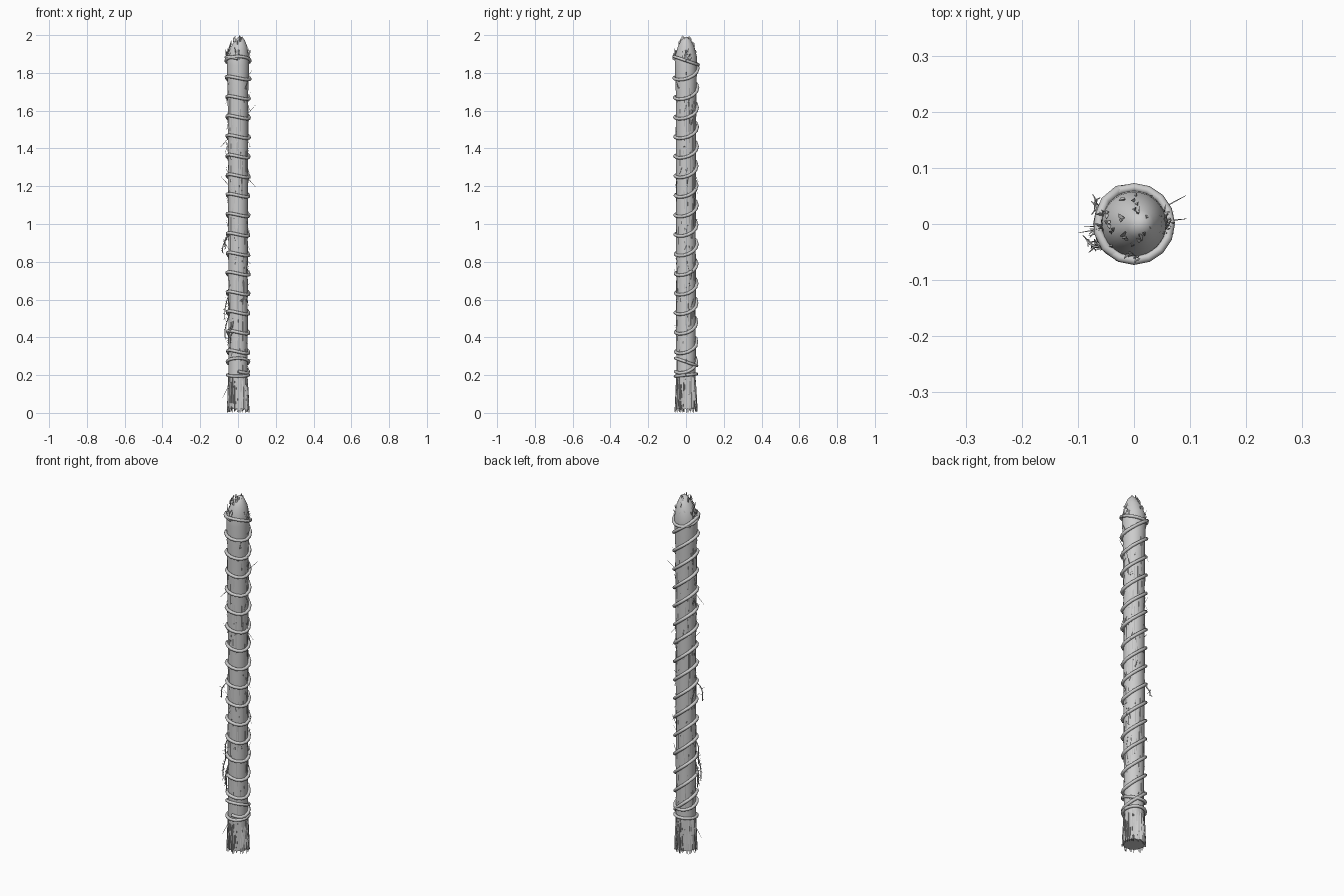
import bpy, bmesh, math, random
from mathutils import Vector

cube = bpy.data.objects.get("Cube")
if cube:
    bpy.data.objects.remove(cube, do_unlink=True)
random.seed(7)

grey = bpy.data.materials.new("straw grey")
grey.use_nodes = True
grey.diffuse_color = (0.6, 0.6, 0.6, 1)
grey.node_tree.nodes["Principled BSDF"].inputs["Base Color"].default_value = (0.6, 0.6, 0.6, 1)

# Bundle radius by height
PROFILE = [(0.02, 0.054), (0.1, 0.053), (0.2, 0.05), (0.6, 0.051), (1.2, 0.052), (1.7, 0.054),
           (1.84, 0.059), (1.89, 0.057), (1.94, 0.043), (1.975, 0.025), (1.99, 0.01)]


def radius(z):
    for (z0, r0), (z1, r1) in zip(PROFILE, PROFILE[1:]):
        if z <= z1:
            return r0 + (r1 - r0) * max(0, (z - z0) / (z1 - z0))
    return PROFILE[-1][1]


def around(angle, r, z):
    return Vector((r * math.cos(angle), r * math.sin(angle), z))


def finish(name, bm, smooth=True):
    mesh = bpy.data.meshes.new(name)
    bmesh.ops.recalc_face_normals(bm, faces=bm.faces)
    bm.to_mesh(mesh)
    bm.free()
    obj = bpy.data.objects.new(name, mesh)
    bpy.context.collection.objects.link(obj)
    mesh.materials.append(grey)
    if smooth:
        bpy.ops.object.select_all(action='DESELECT')
        obj.select_set(True)
        bpy.context.view_layer.objects.active = obj
        bpy.ops.object.shade_smooth_by_angle(angle=math.radians(50))
    return obj


def tube(bm, points, widths, sides):
    """Sweep a polygon along a path, with one radius per point."""
    rings = []
    for i, p in enumerate(points):
        way = (points[min(i + 1, len(points) - 1)] - points[max(i - 1, 0)]).normalized()
        side = way.cross(Vector((p.x, p.y, 0.001))).normalized()
        out = side.cross(way)
        turns = [2 * math.pi * k / sides for k in range(sides)]
        rings.append([bm.verts.new(p + widths[i] * (side * math.cos(t) + out * math.sin(t))) for t in turns])
    for a, b in zip(rings, rings[1:]):
        for k in range(sides):
            n = (k + 1) % sides
            bm.faces.new((a[k], a[n], b[n], b[k]))
    bm.faces.new(rings[0])
    bm.faces.new(rings[-1])


def straw(bm, angle, z, length, lean, width, lift=0.002, twist=0.0):
    """A tapering straw that starts at the bundle and leans outwards."""
    a = around(angle, radius(z) + lift, z)
    b = around(angle + twist, radius(z) + lift + lean, z + length)
    tube(bm, [a, a.lerp(b, 0.5), b], [width, width, width * 0.4], 3)


# Core of the bundle
bm = bmesh.new()
SEGMENTS = 32
rings = [[bm.verts.new(around(2 * math.pi * k / SEGMENTS, r, z) + Vector((0.012 * max(0, z - 1.89) / 0.1, 0, 0)))
          for k in range(SEGMENTS)] for z, r in PROFILE]
for low, high in zip(rings, rings[1:]):
    for k in range(SEGMENTS):
        n = (k + 1) % SEGMENTS
        bm.faces.new((low[k], low[n], high[n], high[k]))
bm.faces.new(rings[0])
bm.faces.new(rings[-1])
finish("bundle_core", bm)

# Rope winding, level at the front and climbing at the back
bm = bmesh.new()
STEPS, TURNS, START, PITCH = 14, 16, 0.22, 0.1035
path = []
for i in range(STEPS * TURNS + 1):
    turn = 2 * math.pi * i / STEPS
    z = START + PITCH * i / STEPS - 0.03 * math.sin(turn)
    path.append(around(turn - math.pi / 2, radius(z) + 0.006 + random.uniform(-0.001, 0.002), z))
tube(bm, path, [0.0085] * len(path), 8)
finish("rope_winding", bm)

# Tied rope rings at both ends
bm = bmesh.new()
for z, tilt in ((0.2, 0.006), (0.27, -0.02), (1.865, -0.022)):
    loop = [around(2 * math.pi * k / 16, radius(z) + 0.007, z + tilt * math.sin(2 * math.pi * k / 16))
            for k in range(17)]
    tube(bm, loop, [0.008] * 17, 8)
finish("rope_ties", bm)

# Frayed fringe at the foot
bm = bmesh.new()
for i in range(150):
    angle = random.uniform(0, 2 * math.pi)
    top = random.uniform(0.1, 0.2)
    straw(bm, angle, top, random.uniform(0.0, 0.025) - top, random.uniform(0, 0.009),
          random.uniform(0.0012, 0.003), 0.0, random.uniform(-0.08, 0.08))
finish("foot_fringe", bm, False)

# Long straws lying along the bundle
bm = bmesh.new()
for i in range(150):
    z = random.uniform(0.2, 1.65)
    straw(bm, random.uniform(0, 2 * math.pi), z, random.uniform(0.06, 0.2),
          random.uniform(-0.001, 0.003), random.uniform(0.0008, 0.002), 0.0, random.uniform(-0.08, 0.08))
finish("lying_straws", bm, False)

# Loose straws sticking out of the bundle
bm = bmesh.new()
for i in range(60):
    angle = random.choice((0.4, 0, math.pi, random.uniform(0, 2 * math.pi))) + random.uniform(-0.4, 0.4)
    straw(bm, angle, random.uniform(0.25, 1.8), random.choice((-1, 1)) * random.uniform(0.02, 0.06),
          random.uniform(0.004, 0.022), random.uniform(0.0008, 0.0016), -0.001, random.uniform(-0.2, 0.2))
for angle, z, length, lean in ((3.3, 1.45, -0.05, 0.045), (0.1, 1.24, -0.045, 0.04), (3.2, 1.21, 0.04, 0.035),
                               (0.5, 1.58, 0.05, 0.05), (3.4, 0.14, -0.06, 0.03), (0.3, 0.76, -0.04, 0.02)):
    straw(bm, angle, z, length, lean, 0.0014)
finish("loose_straws", bm, False)

# Bark chips stuck to the surface
bm = bmesh.new()
for i in range(80):
    z = random.uniform(1.88, 1.98) if i < 30 else random.uniform(0.25, 1.85)
    straw(bm, random.uniform(0, 2 * math.pi), z, random.uniform(0.01, 0.022), -0.002, 0.004, 0.0,
          random.uniform(-0.15, 0.15))
finish("bark_chips", bm, False)

# Tufts by the upper tie
bm = bmesh.new()
for i in range(45):
    angle = random.choice((0.1, 0.1, math.pi, -1.55)) + random.uniform(-0.35, 0.35)
    straw(bm, angle, random.uniform(1.86, 1.9), random.uniform(0.01, 0.04), random.uniform(0.0, 0.014),
          random.uniform(0.001, 0.0025), 0.0, random.uniform(-0.2, 0.2))
for k in range(5):
    straw(bm, k * 1.3, 1.965, random.uniform(0.02, 0.035), -0.01, 0.004, 0.0)
finish("top_tufts", bm, False)

# Dangling frayed strands on the side
bm = bmesh.new()
for angle, z, drop, reach in ((3.6, 0.94, 0.09, 0.036), (2.7, 0.94, 0.07, 0.028), (3.7, 0.53, 0.13, 0.026),
                              (3.9, 0.48, 0.11, 0.014), (3.4, 0.62, 0.12, 0.02), (-2.2, 0.5, 0.15, 0.01)):
    strand = [around(angle + 0.12 * math.sin(5 * t), radius(z) + reach * math.sin(1.8 * t), z - drop * t ** 1.5)
              for t in [k / 8 for k in range(9)]]
    tube(bm, strand, [0.0025] * 9, 5)
    for p in strand[3:]:
        for j in range(2):
            tip = p + Vector([random.uniform(-0.012, 0.012) for axis in range(3)])
            tube(bm, [p, tip], [0.0018, 0.0008], 3)
finish("dangling_strands", bm, False)
